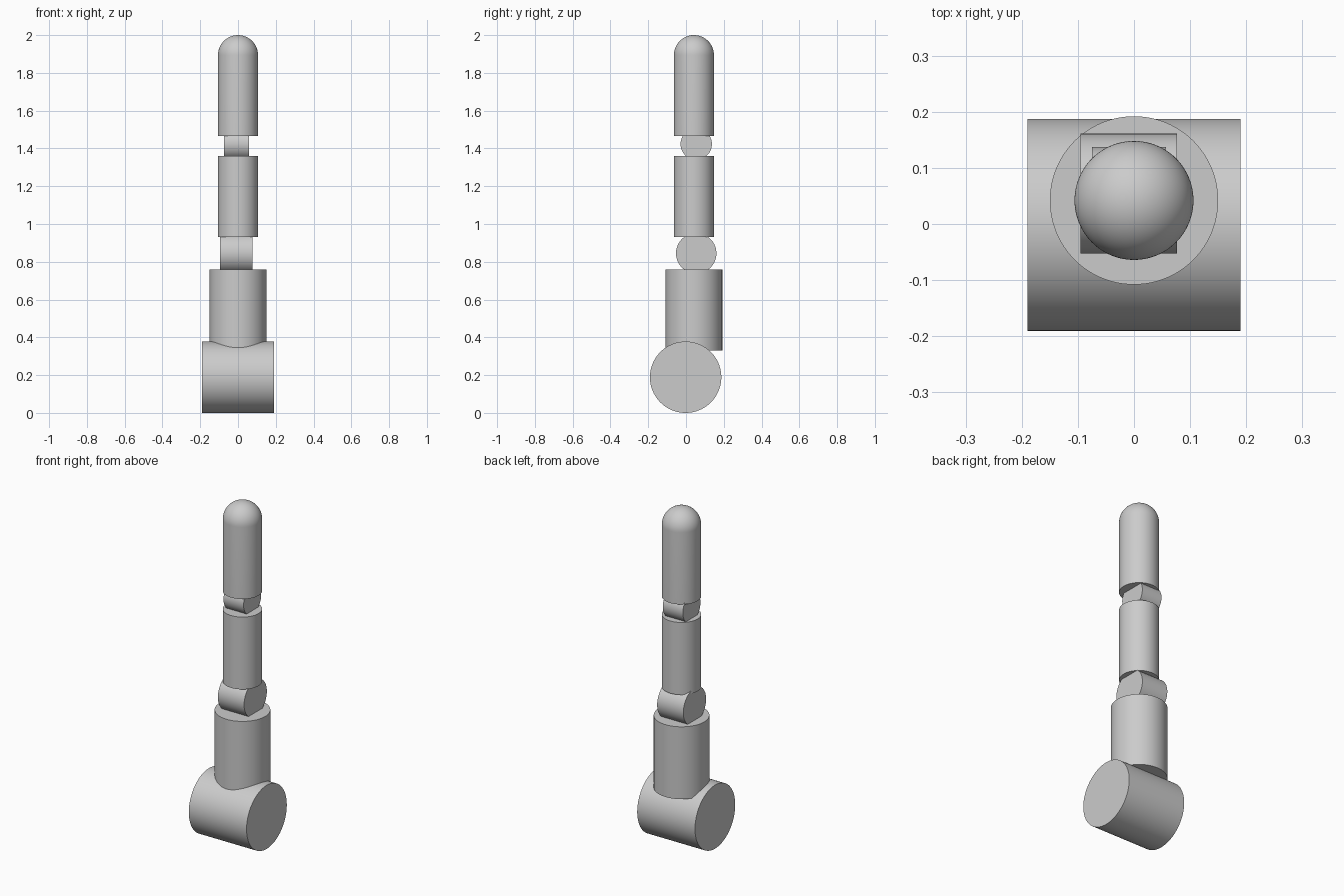
import bpy
import math
from mathutils import Matrix

cube = bpy.data.objects.get("Cube")
if cube:
    bpy.data.objects.remove(cube, do_unlink=True)

grey = bpy.data.materials.new("light grey")
grey.use_nodes = True
colour = (0.6, 0.6, 0.6, 1)
grey.diffuse_color = colour
grey.node_tree.nodes["Principled BSDF"].inputs["Base Color"].default_value = colour

SIDES = 96
AXIS_Y = 0.042  # shared axis of the upright segments


def finish(name):
    obj = bpy.context.object
    obj.name = name
    obj.data.name = name
    obj.data.materials.append(grey)
    bpy.ops.object.shade_smooth_by_angle(angle=math.radians(35))
    return obj


def upright(name, radius, bottom, top):
    bpy.ops.mesh.primitive_cylinder_add(
        vertices=SIDES, radius=radius, depth=top - bottom,
        location=(0, AXIS_Y, (bottom + top) / 2))
    return finish(name)


def crosswise(name, radius, left, right, y, z):
    bpy.ops.mesh.primitive_cylinder_add(
        vertices=SIDES, radius=radius, depth=right - left)
    obj = bpy.context.object
    obj.data.transform(Matrix.Rotation(math.pi / 2, 4, 'Y'))
    obj.location = ((left + right) / 2, y, z)
    return finish(name)


def domed(name, radius, bottom, top, rings=20):
    # Revolve a straight side topped by a quarter circle
    shoulder = top - radius
    profile = [(0, bottom), (radius, bottom)]
    for i in range(rings):
        a = math.pi / 2 * i / rings
        profile.append((radius * math.cos(a), shoulder + radius * math.sin(a)))
    verts = [(0, 0, bottom), (0, 0, top)]
    for r, z in profile[1:]:
        for s in range(SIDES):
            t = math.tau * s / SIDES
            verts.append((r * math.cos(t), r * math.sin(t), z))
    levels = len(profile) - 1
    faces = []
    for s in range(SIDES):
        n = (s + 1) % SIDES
        faces.append((0, 2 + n, 2 + s))
        for k in range(levels - 1):
            lo, hi = 2 + k * SIDES, 2 + (k + 1) * SIDES
            faces.append((lo + s, lo + n, hi + n, hi + s))
        last = 2 + (levels - 1) * SIDES
        faces.append((last + s, last + n, 1))
    mesh = bpy.data.meshes.new(name)
    mesh.from_pydata(verts, [], faces)
    obj = bpy.data.objects.new(name, mesh)
    bpy.context.collection.objects.link(obj)
    obj.location.y = AXIS_Y
    bpy.ops.object.select_all(action='DESELECT')
    obj.select_set(True)
    bpy.context.view_layer.objects.active = obj
    return finish(name)


# Base hinge barrel and lower segment
crosswise("base_barrel", 0.189, -0.19, 0.19, -0.002, 0.189)
upright("lower_segment", 0.15, 0.33, 0.76)

# Hinge pins, set slightly off centre, and the segments above them
crosswise("lower_joint", 0.107, -0.095, 0.077, 0.054, 0.845)
upright("middle_segment", 0.106, 0.93, 1.36)
crosswise("upper_joint", 0.083, -0.075, 0.057, 0.054, 1.423)
domed("fingertip_segment", 0.106, 1.467, 2.0)
